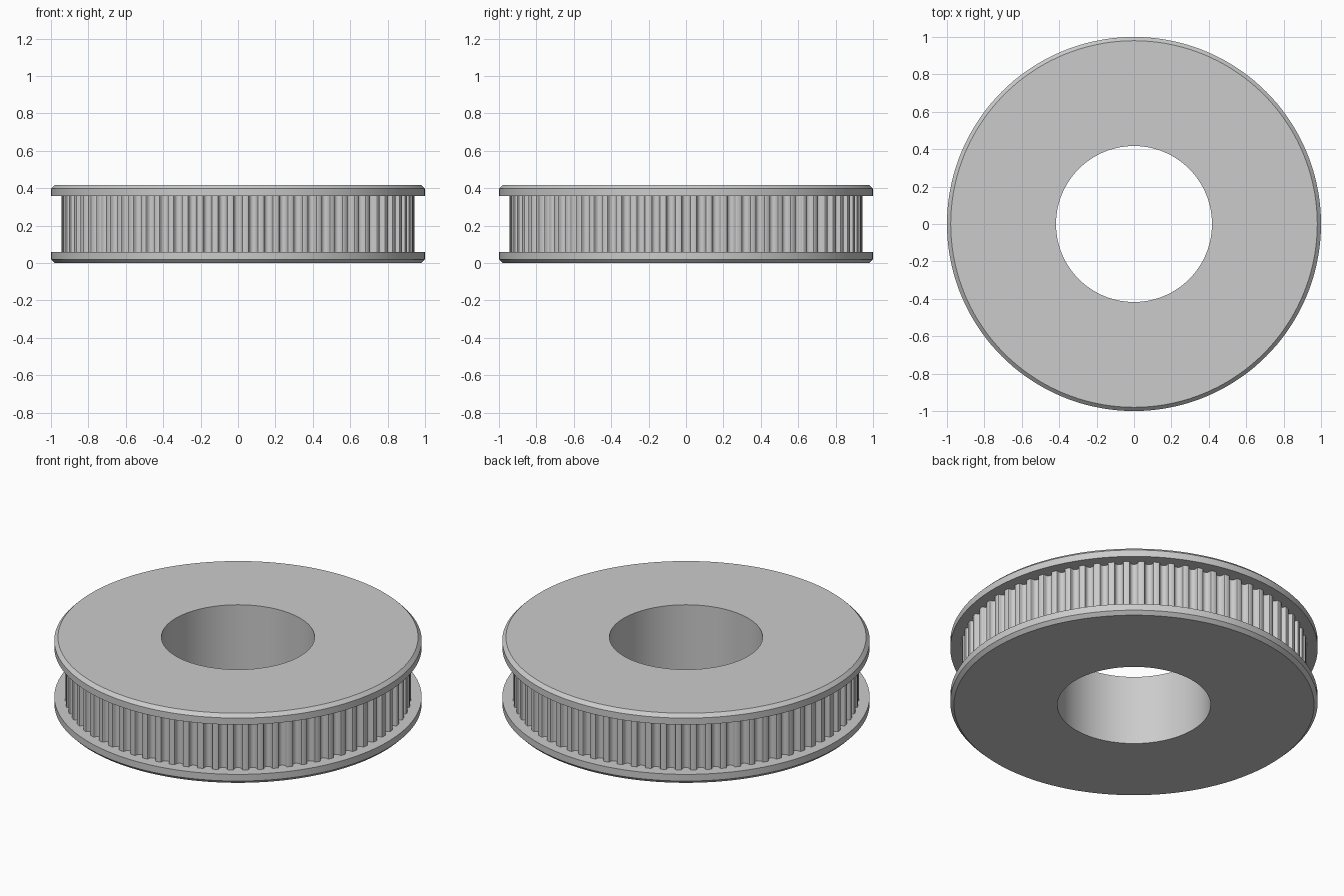
import bpy
import bmesh
from math import sin, cos, pi, radians

if "Cube" in bpy.data.objects:
    bpy.data.objects.remove(bpy.data.objects["Cube"], do_unlink=True)

HEIGHT = 0.418
FLANGE = 0.06        # flange thickness
CHAMFER = 0.02
BORE = 0.417         # bore radius
CORE = 0.905         # radius of the core hidden behind the teeth
TIP = 0.943          # radius over the tooth tips
TEETH = 72
SEGMENTS = 144

grey = bpy.data.materials.new("metal grey")
grey.use_nodes = True
colour = (0.6, 0.6, 0.6, 1)
grey.diffuse_color = colour
grey.node_tree.nodes["Principled BSDF"].inputs["Base Color"].default_value = colour


def finish(name, bm):
    """Turn a bmesh into a shaded, coloured object."""
    bmesh.ops.recalc_face_normals(bm, faces=bm.faces)
    mesh = bpy.data.meshes.new(name)
    bm.to_mesh(mesh)
    bm.free()
    mesh.materials.append(grey)
    obj = bpy.data.objects.new(name, mesh)
    bpy.context.collection.objects.link(obj)
    bpy.ops.object.select_all(action='DESELECT')
    obj.select_set(True)
    bpy.context.view_layer.objects.active = obj
    bpy.ops.object.shade_smooth_by_angle(angle=radians(30))
    return obj


def bridge(bm, a, b):
    """Join two closed loops of vertices with quads."""
    n = len(a)
    for i in range(n):
        j = (i + 1) % n
        bm.faces.new((a[i], a[j], b[j], b[i]))


# Flanged spool: lower half of the section, mirrored in height, then turned
lower = [(BORE, 0), (1 - CHAMFER, 0), (1, CHAMFER), (1, FLANGE), (CORE, FLANGE)]
section = lower + [(r, HEIGHT - z) for r, z in reversed(lower)]
bm = bmesh.new()
rings = []
for r, z in section:
    angles = [2 * pi * i / SEGMENTS for i in range(SEGMENTS)]
    rings.append([bm.verts.new((r * cos(a), r * sin(a), z)) for a in angles])
for k, ring in enumerate(rings):
    bridge(bm, ring, rings[(k + 1) % len(rings)])
finish("flanged_spool", bm)

# Toothed sleeve: rounded grooves as (sideways offset, depth), right side mirrored
floor_radius, floor_centre = 0.022, 0.009
left = [(-0.029, 0), (-0.025, 0.002), (-0.023, 0.005)]
floor = [(-floor_radius * cos(t), floor_centre + floor_radius * sin(t))
         for t in (pi * i / 8 for i in range(9))]
groove = left + floor + [(-s, d) for s, d in reversed(left)]
bm = bmesh.new()
bottom, top = [], []
for tooth in range(TEETH):
    for s, d in groove:
        a = 2 * pi * tooth / TEETH + s / TIP
        x, y = (TIP - d) * cos(a), (TIP - d) * sin(a)
        bottom.append(bm.verts.new((x, y, FLANGE)))
        top.append(bm.verts.new((x, y, HEIGHT - FLANGE)))
bridge(bm, bottom, top)
finish("toothed_sleeve", bm)
